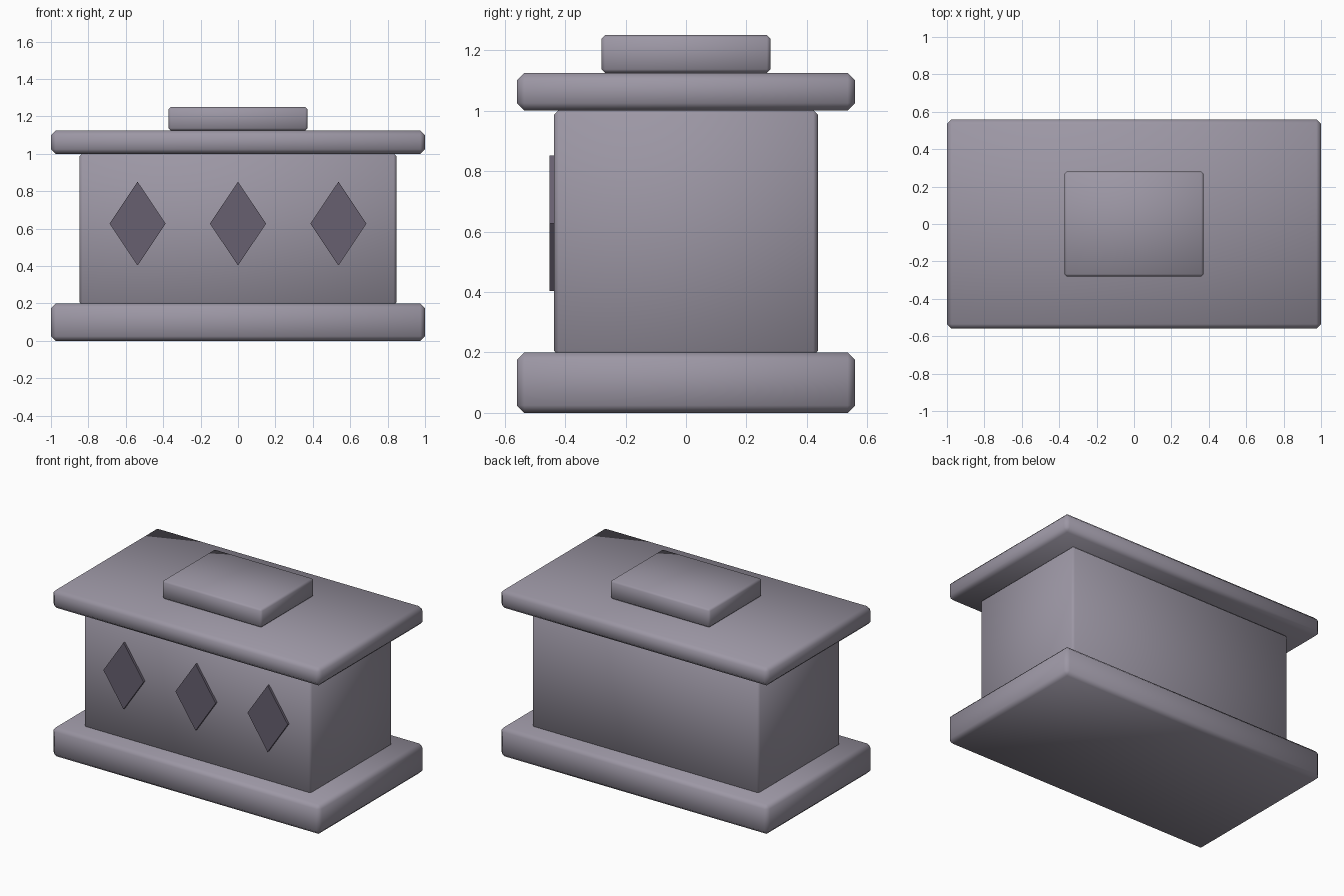
import bpy
import bmesh
import math

default_cube = bpy.data.objects.get("Cube")
if default_cube:
    bpy.data.objects.remove(default_cube, do_unlink=True)


def make_material(name, colour):
    mat = bpy.data.materials.new(name)
    mat.use_nodes = True
    mat.diffuse_color = (*colour, 1)
    mat.node_tree.nodes["Principled BSDF"].inputs["Base Color"].default_value = (*colour, 1)
    return mat


stone = make_material("pale_stone", (0.335, 0.31, 0.375))
dark_stone = make_material("dark_stone", (0.135, 0.115, 0.16))


def add_object(name, bm, mat):
    mesh = bpy.data.meshes.new(name)
    bm.to_mesh(mesh)
    bm.free()
    mesh.materials.append(mat)
    obj = bpy.data.objects.new(name, mesh)
    bpy.context.collection.objects.link(obj)
    return obj


def block(name, width, depth, bottom, top, chamfer):
    """Box with softly shaded chamfered edges."""
    bm = bmesh.new()
    bmesh.ops.create_cube(bm, size=1)
    bmesh.ops.scale(bm, vec=(width, depth, top - bottom), verts=bm.verts)
    bmesh.ops.translate(bm, vec=(0, 0, (top + bottom) / 2), verts=bm.verts)
    bmesh.ops.bevel(bm, geom=bm.edges[:], offset=chamfer, segments=1,
                    affect='EDGES', clamp_overlap=True)
    obj = add_object(name, bm, stone)
    bpy.ops.object.select_all(action='DESELECT')
    obj.select_set(True)
    bpy.context.view_layer.objects.active = obj
    bpy.ops.object.shade_smooth_by_angle(angle=math.radians(60))


def diamond(name, x):
    """Raised diamond plate on the front wall."""
    bm = bmesh.new()
    z, half_w, half_h = 0.627, 0.15, 0.224
    corners = [(x - half_w, z), (x, z - half_h), (x + half_w, z), (x, z + half_h)]
    face = bm.faces.new([bm.verts.new((px, -0.452, pz)) for px, pz in corners])
    extruded = bmesh.ops.extrude_face_region(bm, geom=[face], use_keep_orig=True)
    moved = [v for v in extruded["geom"] if isinstance(v, bmesh.types.BMVert)]
    bmesh.ops.translate(bm, vec=(0, 0.02, 0), verts=moved)
    bmesh.ops.recalc_face_normals(bm, faces=bm.faces[:])
    add_object(name, bm, dark_stone)


# Stacked stone blocks
block("base_slab", 2.0, 1.12, 0.0, 0.2, 0.025)
block("body", 1.694, 0.872, 0.19, 1.003, 0.015)
block("lid_slab", 2.0, 1.12, 1.0, 1.125, 0.025)
block("top_plate", 0.744, 0.56, 1.125, 1.25, 0.012)

# Front ornaments
for side, x in (("right", -0.537), ("middle", 0), ("left", 0.537)):
    diamond(side + "_diamond", x)
